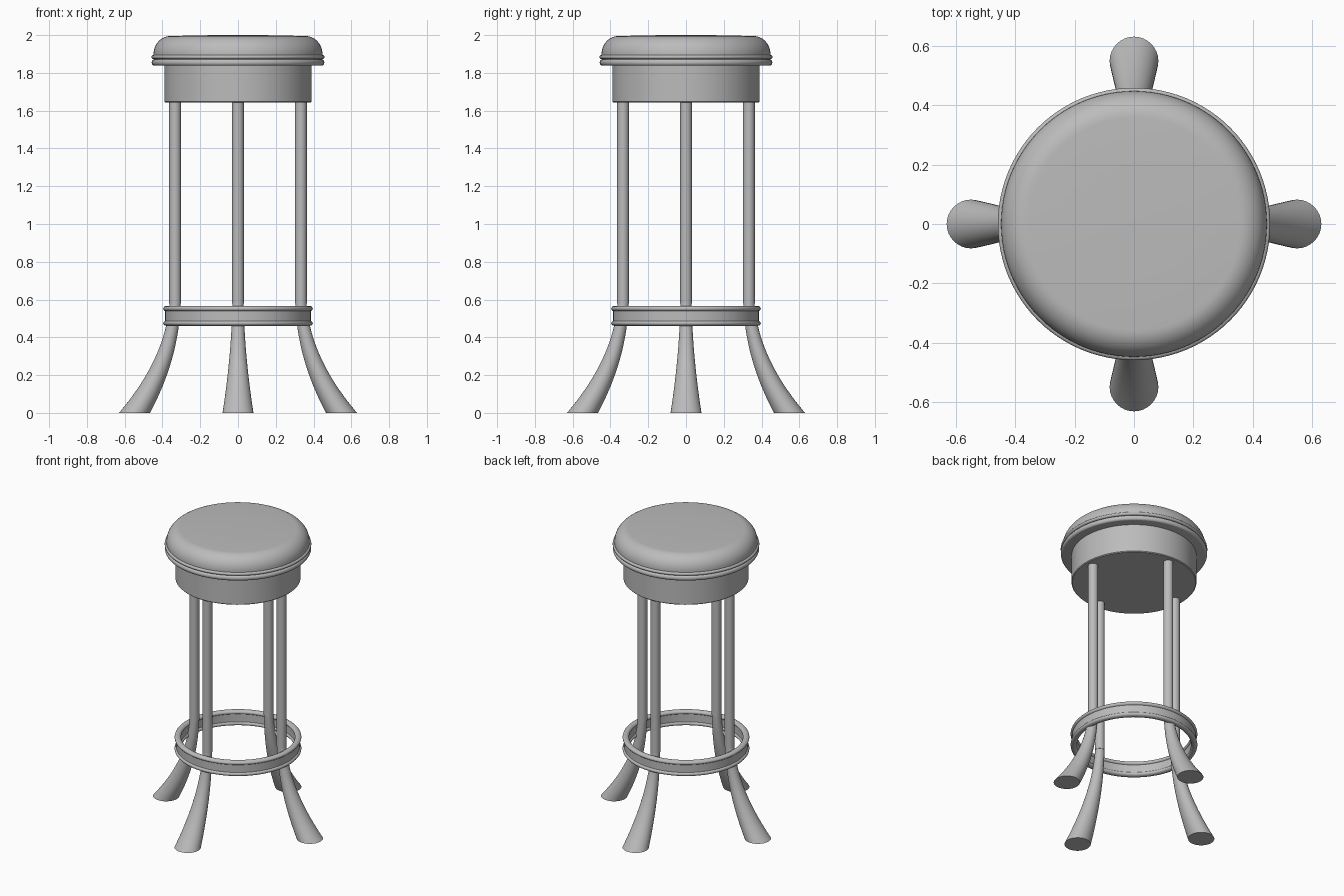
import bpy, bmesh
from math import sin, cos, pi

cube = bpy.data.objects.get("Cube")
if cube:
    bpy.data.objects.remove(cube)

grey = bpy.data.materials.new("mid_grey")
grey.use_nodes = True
GREY = (0.5, 0.5, 0.5, 1)
grey.diffuse_color = GREY
grey.node_tree.nodes["Principled BSDF"].inputs["Base Color"].default_value = GREY


def loft(name, rings, sides, closed=False, turn=0.0):
    """Skin horizontal circles given as (centre offset, radius, height)."""
    bm = bmesh.new()
    loops = []
    for off, rad, z in rings:
        loop = []
        for i in range(sides):
            a = 2 * pi * i / sides
            x, y = off + rad * cos(a), rad * sin(a)
            loop.append(bm.verts.new((x * cos(turn) - y * sin(turn),
                                      x * sin(turn) + y * cos(turn), z)))
        loops.append(loop)
    pairs = list(zip(loops, loops[1:]))
    if closed:
        pairs.append((loops[-1], loops[0]))
    else:
        bm.faces.new(loops[0])
        bm.faces.new(loops[-1])
    for low, high in pairs:
        for i in range(sides):
            j = (i + 1) % sides
            bm.faces.new((low[i], low[j], high[j], high[i]))
    bmesh.ops.recalc_face_normals(bm, faces=bm.faces)
    mesh = bpy.data.meshes.new(name)
    bm.to_mesh(mesh)
    bm.free()
    mesh.materials.append(grey)
    obj = bpy.data.objects.new(name, mesh)
    bpy.context.collection.objects.link(obj)
    bpy.ops.object.select_all(action='DESELECT')
    obj.select_set(True)
    bpy.context.view_layer.objects.active = obj
    bpy.ops.object.shade_smooth_by_angle(angle=0.6)
    return obj


def arc(r, z, wide, high, start, end, steps):
    """Elliptical arc in the radius/height plane, angles in degrees."""
    out = []
    for i in range(steps + 1):
        a = (start + (end - start) * i / steps) * pi / 180
        out.append((0, r + wide * cos(a), z + high * sin(a)))
    return out


# Padded seat with a domed edge
loft("seat_cushion", [(0, 0.44, 1.85), (0, 0.447, 1.89)]
     + arc(0.357, 1.90, 0.09, 0.095, 0, 90, 12)
     + [(0, 0.2, 1.999), (0, 0.05, 2.0)], 96)

# Trim under the cushion: lower band and thin upper bead
loft("seat_trim", arc(0.443, 1.855, 0.014, 0.017, -90, 90, 8), 96)
loft("seat_bead", arc(0.446, 1.884, 0.012, 0.011, -90, 90, 8), 96)

# Drum below the seat
loft("seat_drum", [(0, 0.385, 1.643), (0, 0.39, 1.648), (0, 0.39, 1.845)], 96)

# Foot ring: flat band between two rounded rails
loft("foot_ring_band", [(0, 0.365, 0.475), (0, 0.386, 0.475),
                        (0, 0.386, 0.552), (0, 0.365, 0.552)], 96, closed=True)
for name, z in (("lower", 0.475), ("upper", 0.552)):
    loft(f"foot_ring_{name}_rail",
         arc(0.376, z, 0.02, 0.0145, 0, 337.5, 15), 96, closed=True)

# Four straight uprights, each ending in a splayed flared foot
for i, side in enumerate(("left", "back", "right", "front")):
    loft(f"{side}_leg", [(0.333, 0.031, 0.58), (0.333, 0.031, 1.66)], 32, turn=i * pi / 2)
    foot = []
    for k in range(17):
        t = k / 16
        foot.append((0.331 + 0.217 * t ** 2.05, 0.029 + 0.053 * t ** 1.9, 0.64 * (1 - t)))
    loft(f"{side}_foot", foot, 32, turn=i * pi / 2)
